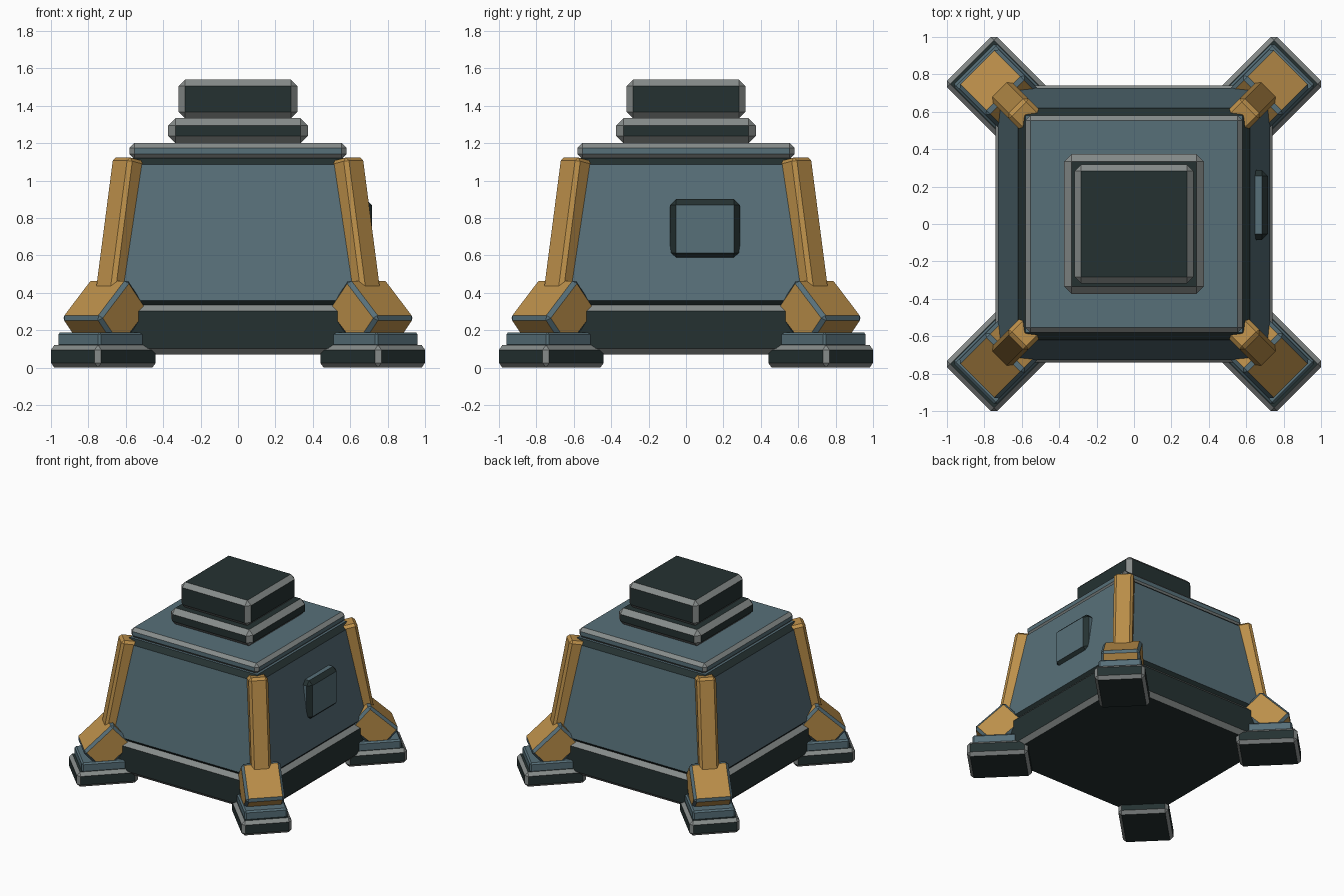
import bpy, bmesh, math
from mathutils import Matrix, Vector

if "Cube" in bpy.data.objects:
    bpy.data.objects.remove(bpy.data.objects["Cube"])


def material(name, rgb):
    m = bpy.data.materials.new(name)
    m.diffuse_color = (*rgb, 1)
    m.use_nodes = True
    m.node_tree.nodes["Principled BSDF"].inputs["Base Color"].default_value = m.diffuse_color
    return m


SLATE = material("slate_blue", (0.095, 0.16, 0.19))
DARK = material("dark_green_black", (0.018, 0.031, 0.031))
GREY = material("edge_grey", (0.24, 0.26, 0.255))
GOLD = material("ochre", (0.50, 0.275, 0.068))


def block(name, lo, hi, bevel, face_mat, edge_mat, top_scale=1.0, matrix=Matrix()):
    """Box between two corners, with chamfers in their own colour."""
    lo, hi = Vector(lo), Vector(hi)
    mid, size = (lo + hi) / 2, hi - lo
    bm = bmesh.new()
    bmesh.ops.create_cube(bm, size=1)
    for v in bm.verts:
        k = top_scale if v.co.z > 0 else 1.0
        v.co = Vector((v.co.x * size.x * k, v.co.y * size.y * k, v.co.z * size.z)) + mid
    bmesh.ops.bevel(bm, geom=bm.edges[:], offset=bevel, offset_type='OFFSET',
                    segments=1, profile=0.5, affect='EDGES', material=1)
    bmesh.ops.transform(bm, matrix=matrix, verts=bm.verts)
    bmesh.ops.recalc_face_normals(bm, faces=bm.faces)
    me = bpy.data.meshes.new(name)
    bm.to_mesh(me)
    bm.free()
    me.materials.append(face_mat)
    me.materials.append(edge_mat)
    ob = bpy.data.objects.new(name, me)
    bpy.context.collection.objects.link(ob)
    return ob


def slab(name, half, z0, z1, bevel, face_mat, edge_mat, top_scale=1.0):
    return block(name, (-half, -half, z0), (half, half, z1), bevel,
                 face_mat, edge_mat, top_scale)


# Central body stack
slab("base_plinth", 0.74, 0.07, 0.335, 0.033, DARK, GREY)
slab("tapered_body", 0.733, 0.325, 1.12, 0.035, SLATE, DARK, 0.614 / 0.733)
slab("roof_lid", 0.58, 1.115, 1.20, 0.026, SLATE, GREY)
slab("lower_cap", 0.373, 1.20, 1.333, 0.038, DARK, GREY)
slab("upper_cap", 0.317, 1.333, 1.54, 0.034, DARK, GREY)

# Hatch on the right wall
block("side_hatch", (0.56, -0.085, 0.58), (0.716, 0.288, 0.90), 0.032, SLATE, DARK)

# Four diagonal legs, built along +x and turned to each corner
for i, corner in enumerate(("back_right", "back_left", "front_left", "front_right")):
    turn = Matrix.Rotation(math.radians(45 + 90 * i), 4, 'Z')
    block(f"foot_pad_{corner}", (0.787, -0.19, 0.0), (1.249, 0.19, 0.12),
          0.025, DARK, GREY, matrix=turn)
    block(f"ankle_block_{corner}", (0.82, -0.162, 0.11), (1.208, 0.162, 0.188),
          0.012, SLATE, SLATE, matrix=turn)
    # Knee: tilted block whose upper face slopes down and outward
    knee = turn @ Matrix.Translation((1.005, 0, 0.285)) @ Matrix.Rotation(math.radians(43), 4, 'Y')
    block(f"knee_{corner}", (-0.155, -0.148, -0.118), (0.155, 0.148, 0.118),
          0.02, GOLD, SLATE, matrix=knee)
    # Strut leaning in along the body corner
    strut = turn @ Matrix.Translation((0.89, 0, 0.735)) @ Matrix.Rotation(-0.182, 4, 'Y')
    block(f"corner_strut_{corner}", (-0.07, -0.074, -0.385), (0.07, 0.074, 0.385),
          0.02, GOLD, GOLD, matrix=strut)
